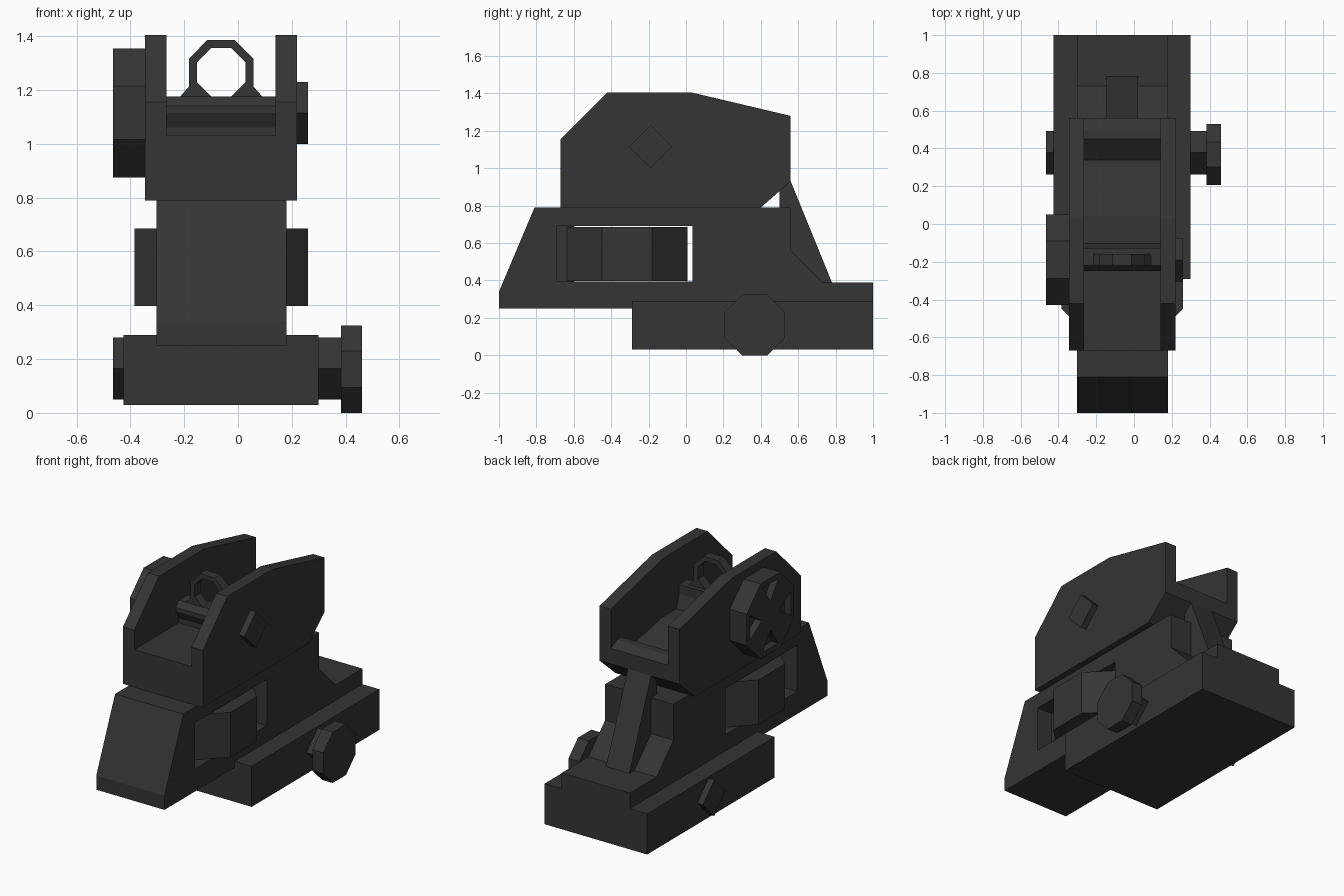
import bpy, bmesh, math

if "Cube" in bpy.data.objects:
    bpy.data.objects.remove(bpy.data.objects["Cube"])

metal = bpy.data.materials.new("dark_metal")
metal.diffuse_color = (0.035, 0.035, 0.035, 1)
metal.use_nodes = True
metal.node_tree.nodes["Principled BSDF"].inputs["Base Color"].default_value = metal.diffuse_color


def prism(name, axis, points, lo, hi):
    """Extrude a 2D outline along an axis: x takes (y,z), y takes (x,z), z takes (x,y)."""
    place = {"x": lambda a, b, t: (t, a, b),
             "y": lambda a, b, t: (a, t, b),
             "z": lambda a, b, t: (a, b, t)}[axis]
    bm = bmesh.new()
    n = len(points)
    low = [bm.verts.new(place(a, b, lo)) for a, b in points]
    high = [bm.verts.new(place(a, b, hi)) for a, b in points]
    bm.faces.new(low)
    bm.faces.new(high)
    for i in range(n):
        j = (i + 1) % n
        bm.faces.new((low[i], low[j], high[j], high[i]))
    bmesh.ops.recalc_face_normals(bm, faces=bm.faces)
    mesh = bpy.data.meshes.new(name)
    bm.to_mesh(mesh)
    bm.free()
    mesh.materials.append(metal)
    obj = bpy.data.objects.new(name, mesh)
    bpy.context.collection.objects.link(obj)
    return obj


def rect(a0, a1, b0, b1):
    return [(a0, b0), (a1, b0), (a1, b1), (a0, b1)]


def octagon(a, b, apothem):
    r = apothem / math.cos(math.pi / 8)
    return [(a + r * math.cos(math.pi * (i + .5) / 4),
             b + r * math.sin(math.pi * (i + .5) / 4)) for i in range(8)]


def diamond(a, b, r):
    return [(a + r, b), (a, b + r), (a - r, b), (a, b - r)]


def cut(target, cutter):
    mod = target.modifiers.new("cut", "BOOLEAN")
    mod.operation = "DIFFERENCE"
    mod.solver = "EXACT"
    mod.object = cutter
    cutter.hide_render = True
    cutter.hide_viewport = True


# Rail clamp, with its cross bolt and nut
prism("rail_clamp", "x", rect(-.29, 1, .03, .29), -.425, .30)
prism("clamp_bolt_end", "x", diamond(.378, .165, .115), -.465, -.42)
prism("clamp_bolt_shaft", "x", diamond(.378, .165, .115), .295, .39)
prism("clamp_nut", "x", octagon(.368, .1625, .1625), .383, .46)

# Main body with a window through it for the elevation wheel
body = prism("body", "x", [(-1, .25), (-1, .34), (-.81, .79), (.45, .79), (.56, .79),
                           (.56, .56), (.73, .39), (1, .39), (1, .25)], -.303, .18)
cut(body, prism("wheel_window_cutter", "x", rect(-.69, .035, .395, .69), -.6, .5))
prism("window_front_web", "x", rect(-.70, -.60, .39, .70), -.19, .07)
prism("elevation_wheel", "z", octagon(-.0625, -.315, .3225), .398, .685)
prism("rear_rib", "x", [(.5, .93), (.56, .93), (.78, .39), (.5, .39)], -.145, .02)

# Upper housing: two protective walls and the block between them
wall = [(-.67, .79), (-.67, 1.155), (-.42, 1.405), (.03, 1.405),
        (.56, 1.28), (.56, .93), (.40, .79)]
prism("left_wall", "x", wall, -.345, -.265)
prism("right_wall", "x", wall, .14, .22)
prism("housing_floor", "x", [(-.67, .79), (-.67, 1.03), (.04, 1.03), (.34, .97), (.45, 1.06),
                             (.50, 1.06), (.56, 1.03), (.56, .93), (.40, .79)], -.265, .14)

# Aperture carrier and ring
prism("aperture_carrier", "x", [(-.22, 1.02), (-.22, 1.06), (-.25, 1.115), (-.25, 1.14),
                                (-.22, 1.175), (-.13, 1.175), (-.13, 1.115), (-.10, 1.02)],
      -.265, .14)
ring = prism("aperture_ring", "y", [(-.22, 1.17), (-.183, 1.212), (-.183, 1.315), (-.115, 1.385),
                                    (-.012, 1.385), (.058, 1.315), (.058, 1.212), (.095, 1.17)],
             -.22, -.16)
cut(ring, prism("ring_hole_cutter", "y", octagon(-.0625, 1.266, .09), -.4, 0))

# Windage knob with triangular grip recesses, and its screw end
knob = prism("windage_knob", "x", octagon(-.19, 1.115, .24), -.465, -.34)
for i in range(4):
    ang = i * math.pi / 2
    tri = [(-.19 + r * math.cos(ang + d), 1.115 + r * math.sin(ang + d))
           for r, d in ((.09, 0), (.22, .36), (.22, -.36))]
    cut(knob, prism("grip_cutter_%d" % i, "x", tri, -.5, -.42))
prism("windage_screw_end", "x", diamond(-.19, 1.115, .115), .21, .26)
